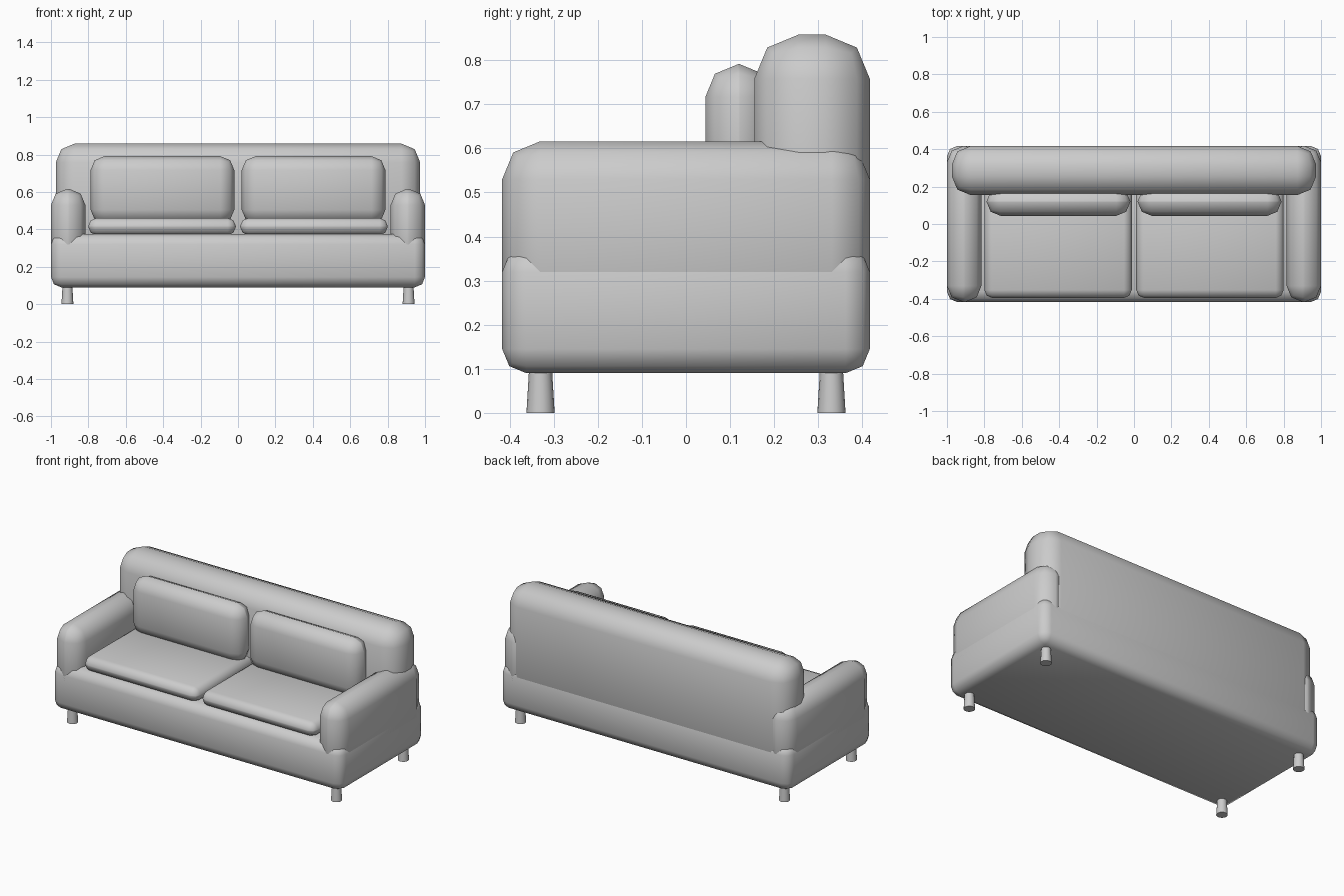
import bpy, math

if "Cube" in bpy.data.objects:
    bpy.data.objects.remove(bpy.data.objects["Cube"])


def smooth(o, deg):
    bpy.ops.object.select_all(action='DESELECT')
    o.select_set(True)
    bpy.context.view_layer.objects.active = o
    bpy.ops.object.shade_smooth_by_angle(angle=math.radians(deg))


def padded_box(name, x, y, z, bevel):
    """Box given by (min, max) on each axis, with soft two-segment edges."""
    bpy.ops.mesh.primitive_cube_add(size=1)
    o = bpy.context.object
    o.name = name
    for v in o.data.vertices:
        v.co = [r[0] if c < 0 else r[1] for c, r in zip(v.co, (x, y, z))]
    m = o.modifiers.new("soft_edges", 'BEVEL')
    m.width = bevel
    m.segments = 2
    m.limit_method = 'NONE'
    bpy.ops.object.modifier_apply(modifier=m.name)
    smooth(o, 50)
    return o


D = 0.417

# Main body and backrest
padded_box("base", (-1, 1), (-D, D), (0.09, 0.375), 0.055)
padded_box("backrest", (-0.974, 0.974), (0.155, D), (0.2, 0.858), 0.1)

for s, side in ((-1, "left"), (1, "right")):
    def span(a, b):
        return tuple(sorted((s * a, s * b)))

    # Armrest, seat cushion and back cushion on each side
    padded_box(side + "_armrest", span(0.816, 1), (-D, D), (0.2, 0.616), 0.086)
    padded_box(side + "_seat_cushion", span(0.012, 0.8), (-0.395, 0.2), (0.37, 0.46), 0.042)
    padded_box(side + "_back_cushion", span(0.02, 0.788), (0.044, 0.196), (0.43, 0.791), 0.074)

    # Tapered round legs
    for t, end in ((-1, "front"), (1, "back")):
        bpy.ops.mesh.primitive_cone_add(vertices=16, radius1=0.032, radius2=0.026,
                                        depth=0.1, location=(s * 0.912, t * 0.33, 0.05))
        leg = bpy.context.object
        leg.name = f"{side}_{end}_leg"
        smooth(leg, 40)
